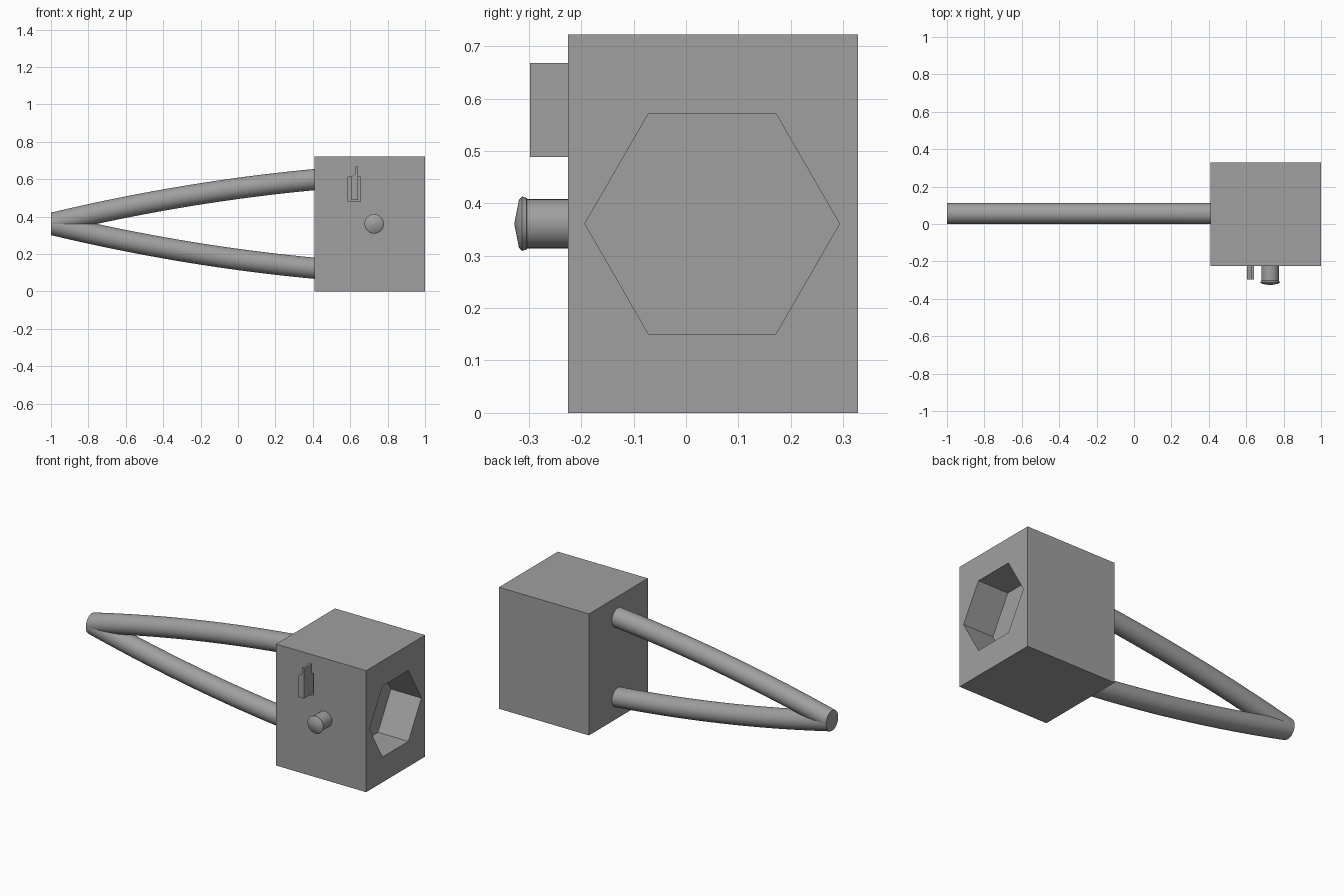
import bpy, bmesh, math

if "Cube" in bpy.data.objects:
    bpy.data.objects.remove(bpy.data.objects["Cube"])

grey = bpy.data.materials.new("plain grey")
grey.diffuse_color = (0.35, 0.35, 0.35, 1)
grey.use_nodes = True
grey.node_tree.nodes["Principled BSDF"].inputs["Base Color"].default_value = grey.diffuse_color
MID = 0.361  # height of the mirror plane


def make(name, bm, smooth=False):
    bmesh.ops.recalc_face_normals(bm, faces=bm.faces[:])
    mesh = bpy.data.meshes.new(name)
    bm.to_mesh(mesh)
    bm.free()
    mesh.materials.append(grey)
    ob = bpy.data.objects.new(name, mesh)
    bpy.context.collection.objects.link(ob)
    bpy.ops.object.select_all(action='DESELECT')
    ob.select_set(True)
    bpy.context.view_layer.objects.active = ob
    if smooth:
        bpy.ops.object.shade_smooth_by_angle(angle=math.radians(35))
    return ob


def loft(name, rings, smooth=False):
    """Skin a list of equal-sized point rings and cap both ends."""
    bm = bmesh.new()
    loops = [[bm.verts.new(p) for p in ring] for ring in rings]
    n = len(loops[0])
    for a, b in zip(loops, loops[1:]):
        for i in range(n):
            j = (i + 1) % n
            bm.faces.new((a[i], a[j], b[j], b[i]))
    bm.faces.new(loops[0])
    bm.faces.new(loops[-1])
    return make(name, bm, smooth)


def box(name, x0, x1, y0, y1, z0, z1):
    return loft(name, [[(x0, y0, z), (x1, y0, z), (x1, y1, z), (x0, y1, z)]
                       for z in (z0, z1)])


def circle(n):
    return [(math.cos(2 * math.pi * i / n), math.sin(2 * math.pi * i / n))
            for i in range(n)]


def cut(target, cutter):
    cutter.hide_render = True
    mod = target.modifiers.new("cut", 'BOOLEAN')
    mod.operation = 'DIFFERENCE'
    mod.solver = 'EXACT'
    mod.object = cutter
    bpy.ops.object.select_all(action='DESELECT')
    bpy.context.view_layer.objects.active = target
    target.select_set(True)
    bpy.ops.object.modifier_apply(modifier=mod.name)
    bpy.data.objects.remove(cutter)


# Housing with a hexagonal socket on the right and a lever slot in front
housing = box("housing", 0.408, 1.0, -0.225, 0.328, 0, 0.722)
cut(housing, loft("socket_cutter", [[(x, 0.05 + 0.243 * c, MID + 0.243 * s) for c, s in circle(6)]
                                    for x in (0.8, 1.1)]))
cut(housing, box("slot_cutter", 0.589, 0.655, -0.3, -0.205, 0.48, 0.613))

# Lever standing out of the slot, with a narrow neck on top
lever = [(0.604, 0.488), (0.642, 0.488), (0.642, 0.668),
         (0.629, 0.668), (0.629, 0.632), (0.604, 0.613)]
loft("lever", [[(x, y, z) for x, z in lever] for y in (-0.298, -0.2)])

# Round push knob with a rim and a shallow cone tip
knob = [(-0.22, 0.047), (-0.303, 0.047), (-0.304, 0.049), (-0.313, 0.052),
        (-0.319, 0.045), (-0.327, 0.004)]
loft("knob", [[(0.728 + r * c, y, MID + r * s) for c, s in circle(32)]
              for y, r in knob], smooth=True)

# Two bowed handle tubes meeting at the left end
for name, side in (("upper_handle_tube", 1), ("lower_handle_tube", -1)):
    rings = []
    for i in range(25):
        t = 1.415 * i / 24
        rise = 0.002 + 0.24 * t - 0.052 * t * t
        stretch = math.hypot(1, 0.24 - 0.104 * t)
        rings.append([(t - 1, 0.0565 + 0.0565 * c, MID + side * rise + 0.0565 * stretch * s)
                      for c, s in circle(32)])
    loft(name, rings, smooth=True)
